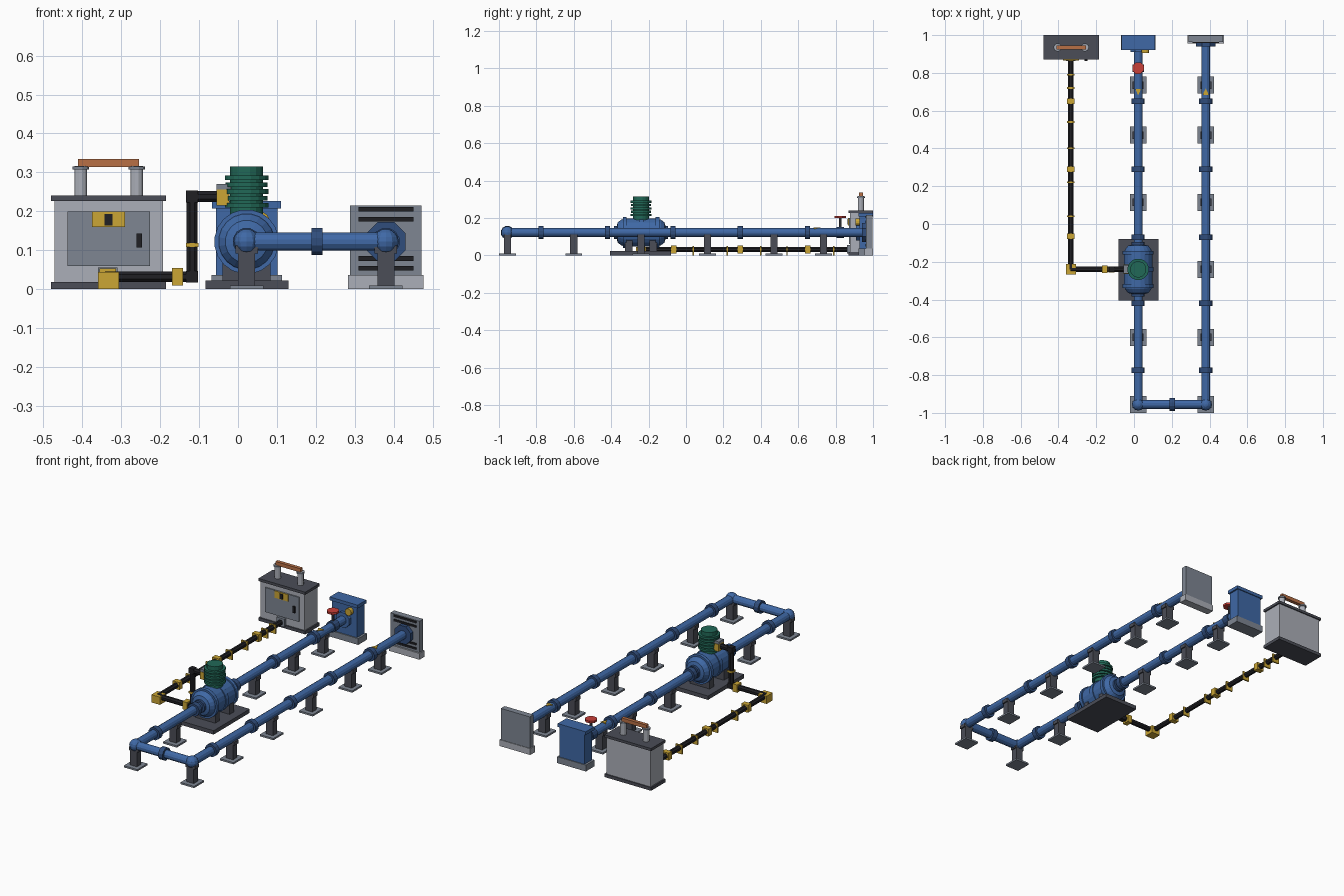
import bpy, bmesh, math
from mathutils import Vector

if "Cube" in bpy.data.objects:
    bpy.data.objects.remove(bpy.data.objects["Cube"])


def material(name, *rgb):
    m = bpy.data.materials.new(name)
    m.use_nodes = True
    m.diffuse_color = (*rgb, 1)
    bsdf = next(n for n in m.node_tree.nodes if n.type == "BSDF_PRINCIPLED")
    bsdf.inputs["Base Color"].default_value = (*rgb, 1)
    return m


BLUE = material("pipe blue", .05, .14, .38)
NAVY = material("dark blue", .03, .075, .2)
LIGHT = material("light grey", .41, .43, .48)
MID = material("mid grey", .21, .24, .29)
DARK = material("dark grey", .07, .075, .095)
BLACK = material("cable black", .014, .014, .017)
YELLOW = material("safety yellow", .6, .38, .035)
GREEN = material("motor green", .015, .14, .095)
COPPER = material("copper", .48, .16, .06)
RED = material("valve red", .58, .05, .04)


def finish(name, bm, mat):
    bmesh.ops.recalc_face_normals(bm, faces=bm.faces)
    mesh = bpy.data.meshes.new(name)
    bm.to_mesh(mesh)
    bm.free()
    mesh.materials.append(mat)
    obj = bpy.data.objects.new(name, mesh)
    bpy.context.collection.objects.link(obj)
    return obj


def box(name, mat, xs, ys, zs):
    """Box spanning the given ranges."""
    bm = bmesh.new()
    bmesh.ops.create_cube(bm, size=1)
    for v in bm.verts:
        v.co = [(r[0] + r[1]) / 2 + c * (r[1] - r[0]) for r, c in zip((xs, ys, zs), v.co)]
    return finish(name, bm, mat)


def block(name, mat, centre, size):
    return box(name, mat, *[(c - s / 2, c + s / 2) for c, s in zip(centre, size)])


def lathe(name, mat, origin, axis, profile, sides=12):
    """Closed solid of (distance along axis, radius) pairs."""
    bm = bmesh.new()
    turn = Vector((0, 0, 1)).rotation_difference(Vector(axis))
    rings = []
    for d, r in profile:
        angles = [(i + .5) * math.tau / sides for i in range(sides)]
        rings.append([bm.verts.new(Vector(origin) + turn @ Vector((r * math.cos(a), r * math.sin(a), d)))
                      for a in angles])
    for a, b in zip(rings, rings[1:]):
        for i in range(sides):
            j = (i + 1) % sides
            bm.faces.new((a[i], a[j], b[j], b[i]))
    bm.faces.new(rings[0])
    bm.faces.new(rings[-1])
    return finish(name, bm, mat)


def rod(name, mat, start, end, radius, sides=12):
    d = Vector(end) - Vector(start)
    return lathe(name, mat, start, d.normalized(), [(0, radius), (d.length, radius)], sides)


def ring(name, mat, centre, axis, radius, width, sides=12):
    return lathe(name, mat, centre, axis, [(-width / 2, radius), (width / 2, radius)], sides)


def ball(name, mat, centre, radius):
    bm = bmesh.new()
    bmesh.ops.create_uvsphere(bm, u_segments=12, v_segments=8, radius=radius)
    bmesh.ops.translate(bm, verts=bm.verts, vec=centre)
    return finish(name, bm, mat)


X, Y, Z = (1, 0, 0), (0, 1, 0), (0, 0, 1)
PX, RX, PZ, PY = .022, .38, .122, -.955

# Main pipe loop with corner elbows
rod("inlet_pipe", BLUE, (PX, PY, PZ), (PX, .93, PZ), .024)
rod("outlet_pipe", BLUE, (RX, PY, PZ), (RX, .97, PZ), .024)
rod("cross_pipe", BLUE, (PX, PY, PZ), (RX, PY, PZ), .024)
ring("cross_coupling", NAVY, (.203, PY, PZ), X, .036, .028)
for side, x in (("inlet", PX), ("outlet", RX)):
    ball(side + "_elbow", BLUE, (x, PY, PZ), .033)
    for y in (.65, .29, -.07, -.42, -.775):
        ring(side + "_coupling", NAVY, (x, y, PZ), Y, .036, .028)
    # Stands under the pipe
    for y in (.735, .47, .115, -.24, -.6, PY):
        if side == "inlet" and y == -.24:
            continue
        block(side + "_stand_foot", MID, (x, y, .005), (.086, .09, .01))
        block(side + "_stand_post", DARK, (x, y, .055), (.044, .038, .095))
        block(side + "_stand_saddle", DARK, (x, y, .102), (.058, .038, .02))

# Flow arrows on top of the pipes
for name, x, s in (("inlet_arrow", PX, -1), ("outlet_arrow", RX, 1)):
    bm = bmesh.new()
    pts = [bm.verts.new((x + dx, .7 + s * dy, .148)) for dx, dy in ((-.016, -.016), (.016, -.016), (0, .018))]
    face = bm.faces.new(pts)
    out = bmesh.ops.extrude_face_region(bm, geom=[face])
    bmesh.ops.translate(bm, verts=[v for v in out["geom"] if isinstance(v, bmesh.types.BMVert)], vec=(0, 0, -.006))
    finish(name, bm, YELLOW)

# Pump on its bed
box("pump_bed", DARK, (-.083, .13), (-.405, -.08), (0, .022))
for y in (-.305, -.175):
    box("pump_cradle", DARK, (-.04, .084), (y - .02, y + .02), (.02, .08))
C = (PX, -.24, PZ)
lathe("pump_body", BLUE, C, Y, [(-.13, .036), (-.125, .055), (-.105, .07), (-.085, .076),
                                (.085, .076), (.105, .07), (.125, .055), (.13, .036)], 20)
for s in (-1, 1):
    ring("pump_flange", BLUE, (PX, -.24 + s * .088, PZ), Y, .083, .02, 20)
    ring("pump_nozzle", NAVY, (PX, -.24 + s * .135, PZ), Y, .036, .02)
ring("pump_band", BLUE, C, Y, .081, .025, 20)

# Finned motor on top of the pump
rod("motor_core", GREEN, (PX, -.24, .19), (PX, -.24, .315), .043, 16)
for i in range(5):
    ring("motor_fin", GREEN, (PX, -.24, .216 + i * .0175), Z, .057 - .002 * (i % 2), .012, 16)
box("motor_terminal", YELLOW, (-.055, -.022), (-.265, -.215), (.215, .256))
box("terminal_cap", MID, (-.055, -.018), (-.262, -.218), (.256, .27))

# Power cable route
KX, KZ, VX = -.335, .032, -.118
route = [(KX, .88, KZ), (KX, -.24, KZ), (VX, -.24, KZ), (VX, -.24, .238), (-.04, -.24, .238)]
for a, b in zip(route, route[1:]):
    rod("cable", BLACK, a, b, .015, 8)
for p in route[2:4]:
    block("cable_elbow", BLACK, p, (.03, .03, .03))
block("cable_corner_box", YELLOW, (-.333, -.24, .022), (.054, .054, .044))
block("cable_clamp", YELLOW, (-.155, -.24, KZ), (.028, .04, .044))
block("riser_clip", YELLOW, (VX, -.24, .114), (.032, .032, .01))
for y in (.65, .29, -.065):
    block("cable_clamp", YELLOW, (KX, y, KZ), (.042, .03, .042))
for y in (.79, .72, .54, .40, .22, .04):
    block("cable_clip", YELLOW, (KX, y, .025), (.042, .008, .05))

# Power cabinet
box("cabinet_base", DARK, (-.48, -.185), (.87, 1), (0, .018))
box("cabinet_body", LIGHT, (-.472, -.193), (.877, .994), (.018, .226))
box("cabinet_lid", DARK, (-.48, -.185), (.87, 1), (.226, .241))
box("cabinet_door", MID, (-.438, -.226), (.871, .878), (.06, .2))
box("warning_plate", YELLOW, (-.375, -.29), (.866, .872), (.16, .2))
box("warning_mark", BLACK, (-.343, -.323), (.863, .867), (.164, .193))
box("door_handle", BLACK, (-.261, -.246), (.862, .872), (.107, .143))
box("cable_outlet", MID, (-.36, -.31), (.862, .88), (.01, .056))

# Terminal posts and copper bar
for x in (-.404, -.26):
    rod("terminal_post", LIGHT, (x, .935, .24), (x, .935, .316), .017)
    ring("terminal_collar", MID, (x, .935, .311), Z, .022, .008)
box("copper_bar", COPPER, (-.411, -.254), (.925, .945), (.314, .335))

# Blue inlet cabinet
box("inlet_cabinet_base", MID, (-.068, .113), (.922, 1), (0, .036))
box("inlet_cabinet_body", BLUE, (-.056, .101), (.928, .995), (.036, .207))
box("inlet_cabinet_lid", BLUE, (-.067, .11), (.922, 1), (.207, .226))
ring("inlet_wall_flange", BLUE, (PX, .92, PZ), Y, .045, .02, 8)
ring("pressure_gauge", YELLOW, (.06, .917, .178), Y, .02, .022)

# Valve with red handwheel
ring("valve_body", NAVY, (PX, .825, PZ), Y, .031, .04)
rod("valve_stem", DARK, (PX, .825, .14), (PX, .825, .205), .007, 8)
ring("valve_wheel", RED, (PX, .825, .205), Z, .033, .012, 8)

# Slotted outlet wall
box("outlet_wall_base", LIGHT, (.283, .477), (.955, 1), (0, .036))
box("outlet_wall", MID, (.288, .471), (.963, .997), (.036, .215))
for z in (.205, .18, .079, .054):
    box("outlet_slot", BLACK, (.309, .451), (.959, .964), (z - .006, z + .006))
ring("outlet_wall_flange", NAVY, (RX, .952, PZ), Y, .055, .022, 8)
